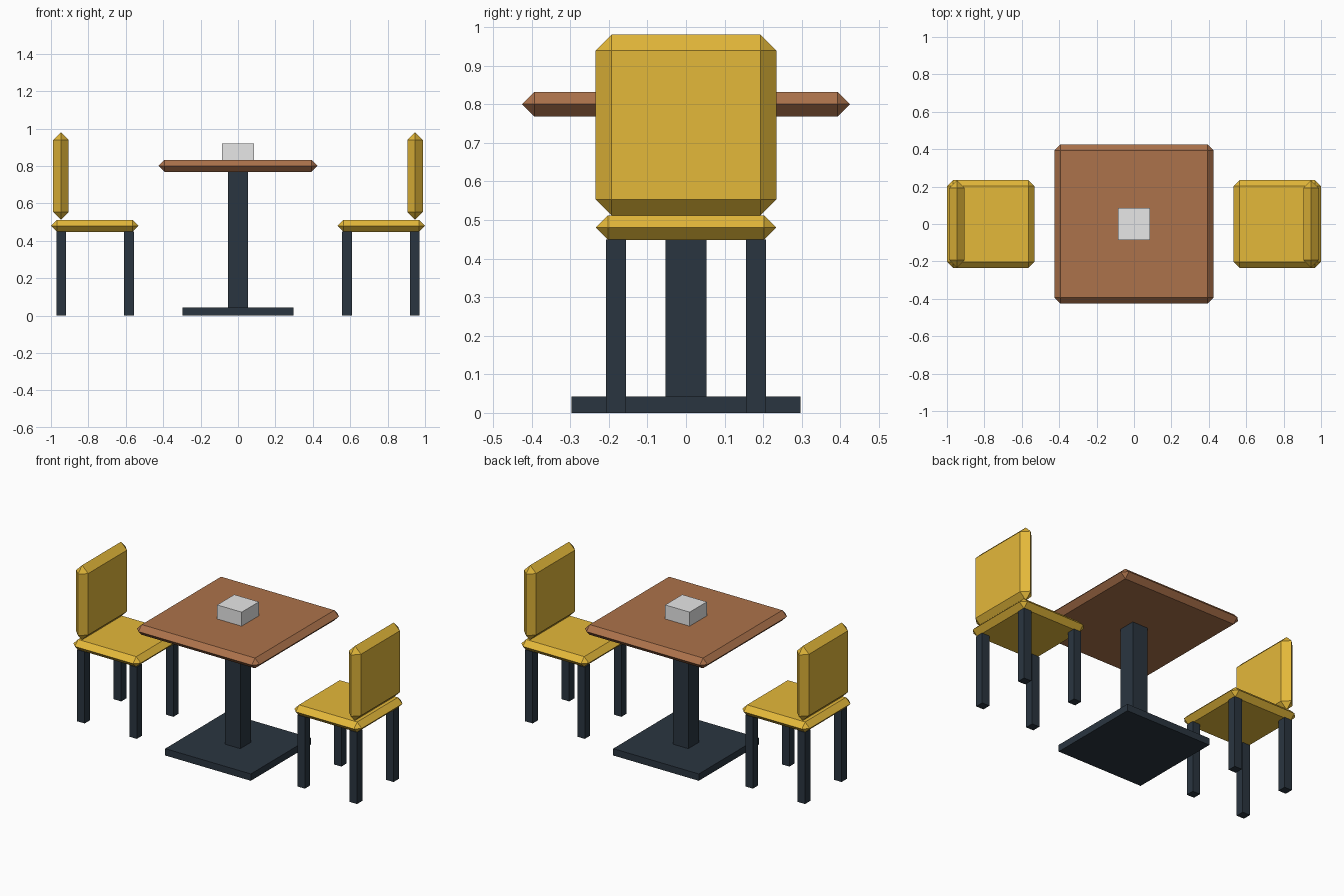
import bpy
import bmesh
from mathutils import Vector

cube = bpy.data.objects.get("Cube")
if cube:
    bpy.data.objects.remove(cube, do_unlink=True)


def material(name, rgb):
    mat = bpy.data.materials.new(name)
    mat.use_nodes = True
    mat.diffuse_color = (*rgb, 1)
    shader = next(n for n in mat.node_tree.nodes if n.type == 'BSDF_PRINCIPLED')
    shader.inputs["Base Color"].default_value = (*rgb, 1)
    return mat


yellow = material("mustard yellow", (0.775, 0.479, 0.042))
brown = material("wood brown", (0.413, 0.168, 0.07))
dark = material("dark slate", (0.023, 0.036, 0.051))
grey = material("light grey", (0.8, 0.8, 0.8))


def box(name, low, high, mat, chamfered=False):
    """Box between two corners; chamfered edges meet at half the thickness."""
    low, high = Vector(low), Vector(high)
    size, centre = high - low, (low + high) / 2
    bm = bmesh.new()
    bmesh.ops.create_cube(bm, size=1)
    bmesh.ops.scale(bm, vec=size, verts=bm.verts)
    if chamfered:
        bmesh.ops.bevel(bm, geom=bm.edges[:], offset=min(size) * 0.499,
                        segments=1, affect='EDGES', profile=0.5)
        bmesh.ops.remove_doubles(bm, verts=bm.verts[:], dist=0.0005)
    bmesh.ops.recalc_face_normals(bm, faces=bm.faces[:])
    mesh = bpy.data.meshes.new(name)
    bm.to_mesh(mesh)
    bm.free()
    mesh.materials.append(mat)
    obj = bpy.data.objects.new(name, mesh)
    obj.location = centre
    bpy.context.collection.objects.link(obj)
    return obj


def mirrored_box(name, side, low, high, mat, chamfered=False):
    """Box given for the +x side, flipped across x when side is -1."""
    x0, x1 = sorted((side * low[0], side * high[0]))
    return box(name, (x0, *low[1:]), (x1, *high[1:]), mat, chamfered)


# Table
box("table_base", (-0.297, -0.297, 0), (0.297, 0.297, 0.043), dark)
box("table_column", (-0.053, -0.053, 0.043), (0.053, 0.053, 0.769), dark)
box("table_top", (-0.425, -0.425, 0.768), (0.425, 0.425, 0.832), brown, True)
box("table_box", (-0.085, -0.085, 0.831), (0.085, 0.085, 0.92), grey)

# Two chairs facing the table
for side, label in ((1, "left"), (-1, "right")):
    mirrored_box(f"{label}_seat", side, (0.533, -0.234, 0.448),
                 (1.0, 0.234, 0.512), yellow, True)
    mirrored_box(f"{label}_backrest", side, (0.905, -0.234, 0.512),
                 (0.988, 0.234, 0.98), yellow, True)
    for x, place in ((0.557, "inner"), (0.919, "outer")):
        for y, end in ((-0.207, "front"), (0.155, "back")):
            mirrored_box(f"{label}_{place}_{end}_leg", side, (x, y, 0),
                         (x + 0.052, y + 0.052, 0.449), dark)
